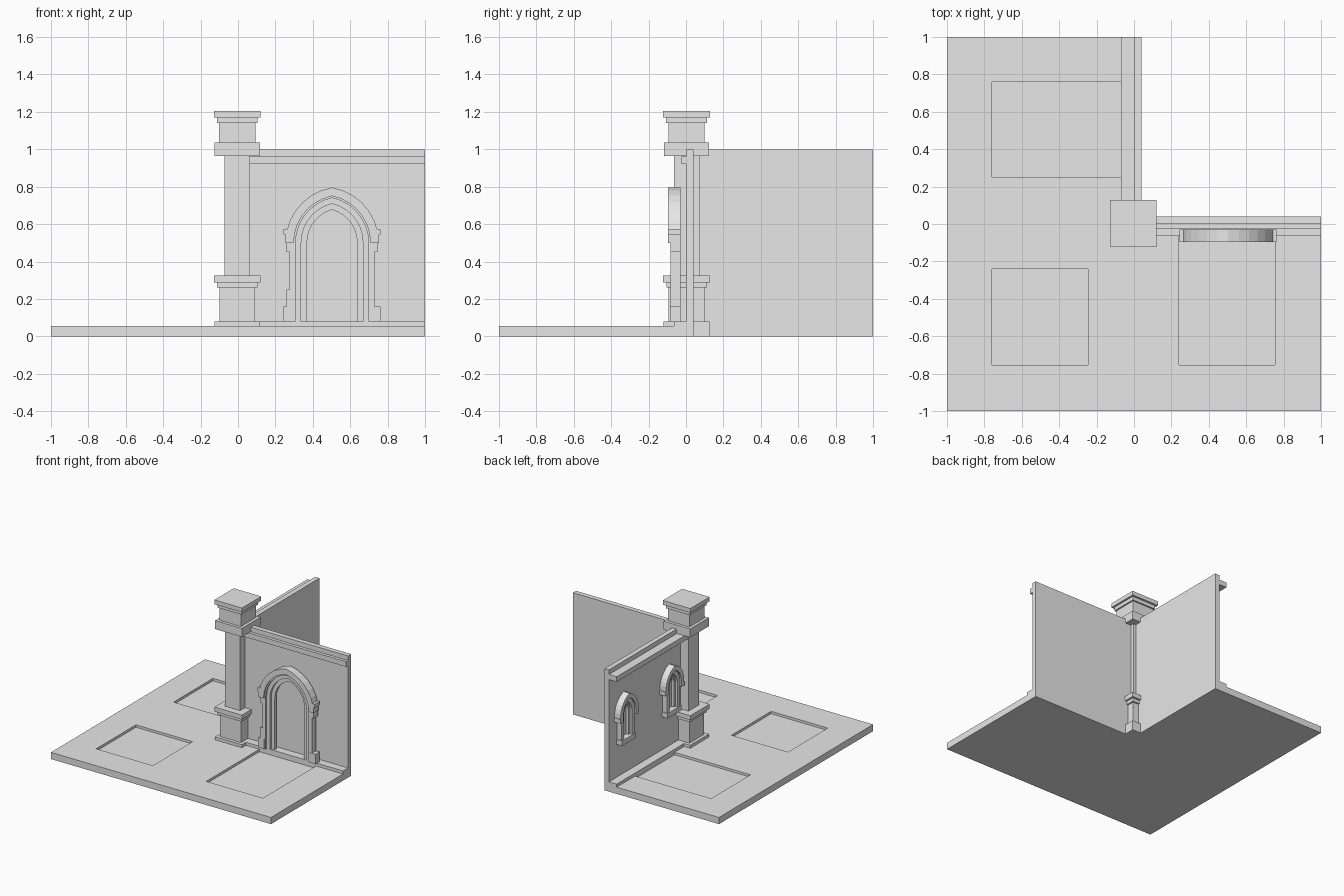
import bpy, bmesh, math
from mathutils import Vector

old = bpy.data.objects.get("Cube")
if old:
    bpy.data.objects.remove(old, do_unlink=True)

STONE = (0.8, 0.8, 0.8, 1.0)
stone = bpy.data.materials.new("plain grey stone")
stone.use_nodes = True
stone.diffuse_color = STONE
stone.node_tree.nodes["Principled BSDF"].inputs["Base Color"].default_value = STONE


def finish(bm, name):
    bmesh.ops.remove_doubles(bm, verts=bm.verts, dist=0.0001)
    bmesh.ops.recalc_face_normals(bm, faces=bm.faces)
    mesh = bpy.data.meshes.new(name)
    bm.to_mesh(mesh)
    bm.free()
    mesh.materials.append(stone)
    obj = bpy.data.objects.new(name, mesh)
    bpy.context.collection.objects.link(obj)
    return obj


def box(name, x, y, z):
    bm = bmesh.new()
    bmesh.ops.create_cube(bm, size=1)
    for v in bm.verts:
        v.co = Vector([(lo + hi) / 2 + c * (hi - lo)
                       for c, (lo, hi) in zip(v.co, (x, y, z))])
    return finish(bm, name)


# Wall coordinates: u runs along the wall, d is the distance out from its face
def door_place(u, d, z):
    return (0.503 + u, -d, z)


def window_place(center):
    return lambda u, d, z: (-d, center + u, z)


def wall_box(name, place, u, d, z):
    a, b = place(u[0], d[0], z[0]), place(u[1], d[1], z[1])
    return box(name, *[(min(p, q), max(p, q)) for p, q in zip(a, b)])


def arch_points(w, bottom, spring, offset, steps=7):
    # Half of a two-centred pointed arch, mirrored for the other half
    r = w + offset
    end = math.acos(offset / r)
    half = [(w, bottom)]
    for i in range(steps + 1):
        a = end * i / steps
        half.append((r * math.cos(a) - offset, spring + r * math.sin(a)))
    return half + [(-u, z) for u, z in reversed(half[:-1])]


def arch(name, place, inner, outer, depth, bottom, spring, offset=0.05):
    bm = bmesh.new()
    rows = []
    for (ui, zi), (uo, zo) in zip(arch_points(inner, bottom, spring, offset),
                                  arch_points(outer, bottom, spring, offset)):
        corners = ((ui, depth[0], zi), (uo, depth[0], zo),
                   (uo, depth[1], zo), (ui, depth[1], zi))
        rows.append([bm.verts.new(place(*c)) for c in corners])
    for a, b in zip(rows, rows[1:]):
        for k in range(4):
            n = (k + 1) % 4
            bm.faces.new((a[k], a[n], b[n], b[k]))
    bm.faces.new(rows[0])
    bm.faces.new(rows[-1])
    return finish(bm, name)


# Floor slab: L-shaped, with three shallow square recesses
FLOOR, SUNK = 0.055, 0.035
xs = [-1, -0.76, -0.245, 0, 0.24, 0.755, 1]
ys = [-1, -0.755, -0.24, 0, 0.25, 0.76, 1]
sunken = {(1, 1), (4, 1), (4, 2), (1, 4), (2, 4)}


def level(i, j):
    if not (0 <= i < 6 and 0 <= j < 6) or (i > 2 and j > 2):
        return 0
    return SUNK if (i, j) in sunken else FLOOR


bm = bmesh.new()


def quad(*points):
    bm.faces.new([bm.verts.new(p) for p in points])


for i in range(-1, 6):
    for j in range(-1, 6):
        h = level(i, j)
        if h:
            for z in (0, h):
                quad((xs[i], ys[j], z), (xs[i + 1], ys[j], z),
                     (xs[i + 1], ys[j + 1], z), (xs[i], ys[j + 1], z))
        e, n = level(i + 1, j), level(i, j + 1)
        if e != h:
            x = xs[i + 1]
            quad((x, ys[j], h), (x, ys[j + 1], h), (x, ys[j + 1], e), (x, ys[j], e))
        if n != h:
            y = ys[j + 1]
            quad((xs[i], y, h), (xs[i + 1], y, h), (xs[i + 1], y, n), (xs[i], y, n))
floor = finish(bm, "floor_slab")

# Two walls with base trim and cornice
box("door_wall", (0, 1), (0, 0.04), (0, 1))
box("door_wall_base_trim", (0, 1), (-0.065, 0), (0.03, 0.08))
box("door_wall_cornice", (0, 1), (-0.025, 0), (0.92, 0.962))
box("window_wall", (0, 0.04), (0, 1), (0, 1))
box("window_wall_base_trim", (-0.07, 0), (0, 1), (0.03, 0.08))
box("window_wall_cornice", (-0.07, 0), (0, 1), (0.92, 0.962))

# Corner pillar, stacked from the ground up
pillar = [("plinth", 0.122, 0, 0.08), ("pedestal", 0.096, 0.08, 0.26),
          ("pedestal_fillet", 0.108, 0.26, 0.288), ("pedestal_cap", 0.125, 0.288, 0.325),
          ("shaft", 0.068, 0.325, 0.965), ("collar", 0.121, 0.965, 1.035),
          ("neck", 0.097, 1.035, 1.14), ("cap_fillet", 0.109, 1.14, 1.17),
          ("cap", 0.125, 1.17, 1.205)]
for part, r, low, high in pillar:
    box("pillar_" + part, (-0.004 - r, -0.004 + r), (0.003 - r, 0.003 + r), (low, high))

# Doorway: nested pointed mouldings under a projecting hood
BACK = 0.03
for part, inner, outer, front, bottom, spring in (
        ("hood", 0.205, 0.25, 0.095, 0.545, 0.5),
        ("outer_jamb", 0.195, 0.228, 0.083, 0.08, 0.5),
        ("roll", 0.165, 0.195, 0.07, 0.08, 0.5),
        ("inner_jamb", 0.134, 0.165, 0.05, 0.08, 0.5)):
    arch("door_" + part, door_place, inner, outer, (BACK, front), bottom, spring)
for side, s in (("right", -1), ("left", 1)):
    wall_box("door_hood_stop_" + side, door_place, (s * 0.205, s * 0.26),
             (BACK, 0.095), (0.545, 0.575))
    wall_box("door_bracket_" + side, door_place, (s * 0.21, s * 0.243),
             (BACK, 0.083), (0.45, 0.545))
    wall_box("door_foot_" + side, door_place, (s * 0.205, s * 0.26),
             (BACK, 0.085), (0.08, 0.16))
wall_box("door_upper_foot_right", door_place, (-0.205, -0.245), (BACK, 0.084), (0.16, 0.25))

# Two lancet windows on the other wall
for side, center in (("back", 0.81), ("front", 0.22)):
    place = window_place(center)
    name = "window_" + side
    arch(name + "_hood", place, 0.083, 0.118, (0, 0.055), 0.57, 0.59)
    arch(name + "_jamb", place, 0.05, 0.083, (0, 0.04), 0.36, 0.59)
    arch(name + "_inner_jamb", place, 0.034, 0.05, (0, 0.022), 0.38, 0.59)
    wall_box(name + "_sill", place, (-0.09, 0.09), (0, 0.05), (0.35, 0.39))
    for s in (-1, 1):
        wall_box(name + "_hood_stop", place, (s * 0.083, s * 0.122), (0, 0.055), (0.545, 0.58))
